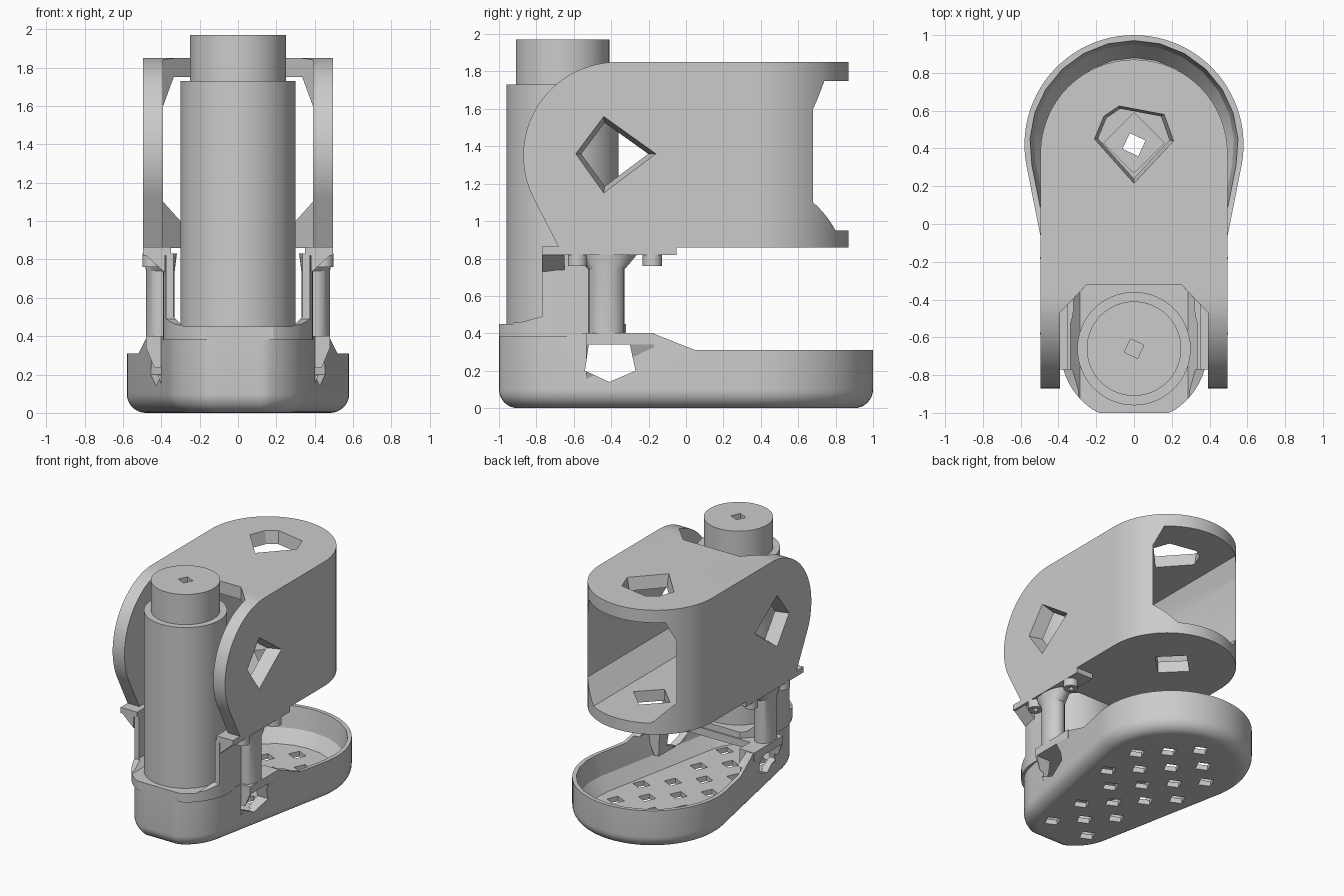
import bpy, bmesh
from math import sin, cos, pi, radians, asin, sqrt

if "Cube" in bpy.data.objects:
    bpy.data.objects.remove(bpy.data.objects["Cube"])


def arc(cx, cy, r, a0, a1, n):
    return [(cx + r * cos(radians(a0 + (a1 - a0) * i / n)),
             cy + r * sin(radians(a0 + (a1 - a0) * i / n))) for i in range(n + 1)]


def loft(name, rings):
    """Closed solid through a list of equal-length 3D rings."""
    bm = bmesh.new()
    loops = [[bm.verts.new(p) for p in ring] for ring in rings]
    n = len(loops[0])
    for a, b in zip(loops, loops[1:]):
        for i in range(n):
            bm.faces.new((a[i], a[(i + 1) % n], b[(i + 1) % n], b[i]))
    bm.faces.new(loops[0])
    bm.faces.new(loops[-1])
    bmesh.ops.remove_doubles(bm, verts=bm.verts, dist=1e-5)
    bmesh.ops.recalc_face_normals(bm, faces=bm.faces)
    me = bpy.data.meshes.new(name)
    bm.to_mesh(me)
    bm.free()
    ob = bpy.data.objects.new(name, me)
    bpy.context.collection.objects.link(ob)
    return ob


def put(pts, axis, h):
    """Place 2D points on a plane across the given axis."""
    return [{'x': (h, a, b), 'y': (a, h, b), 'z': (a, b, h)}[axis] for a, b in pts]


def prism(name, pts, axis, h0, h1):
    return loft(name, [put(pts, axis, h0), put(pts, axis, h1)])


def box(name, x0, x1, y0, y1, z0, z1):
    return prism(name, [(x0, y0), (x1, y0), (x1, y1), (x0, y1)], 'z', z0, z1)


def scaled(pts, k):
    cx = sum(p[0] for p in pts) / len(pts)
    cy = sum(p[1] for p in pts) / len(pts)
    return [(cx + (a - cx) * k, cy + (b - cy) * k) for a, b in pts]


def boolean(ob, cutter, op='DIFFERENCE'):
    m = ob.modifiers.new("cut", 'BOOLEAN')
    m.operation, m.object, m.solver = op, cutter, 'EXACT'
    bpy.context.view_layer.objects.active = ob
    bpy.ops.object.modifier_apply(modifier=m.name)
    bpy.data.objects.remove(cutter)


def smooth(ob):
    bpy.ops.object.select_all(action='DESELECT')
    ob.select_set(True)
    bpy.context.view_layer.objects.active = ob
    bpy.ops.object.shade_smooth_by_angle(angle=radians(25))


# Base tray: egg-shaped plan, rounded bottom edge
BACK, FRONT, RB, RF = 0.42, -0.66, 0.58, 0.37
TILT = asin((RB - RF) / (BACK - FRONT)) * 180 / pi


def egg(inset, z, nb=48, nf=32):
    pts = arc(0, BACK, RB - inset, -TILT, 180 + TILT, nb)
    pts += arc(0, FRONT, RF - inset, 180 + TILT, 360 - TILT, nf)
    return [(x, max(y, -1 + inset), z) for x, y in pts]


R = 0.1
rings = [egg(R * (1 - sin(t * pi / 16)), R * (1 - cos(t * pi / 16))) for t in range(9)]
base = loft("base_tray", rings + [egg(0, 0.40)])
boolean(base, loft("cavity", [egg(0.12, 0.04, 14, 8), egg(0.05, 0.14, 14, 8),
                              egg(0.025, 0.34, 14, 8)]))
# lowered rim at the back, and open top behind the motor
boolean(base, prism("rim_cut", [(-0.18, 0.401), (0.05, 0.31), (1.2, 0.31), (1.2, 0.5), (-0.18, 0.5)],
                    'x', -1, 1))
boolean(base, prism("top_opening", [(-0.395, -0.31), (0.395, -0.31), (0.45, 0.1), (-0.45, 0.1)],
                    'z', 0.29, 0.5))

# Drain holes in the floor, on a diagonal grid
S = 0.23
for i in range(-5, 6):
    for j in range(-5, 6):
        x, y = (i - j) * S / sqrt(2), 0.42 + (i + j) * S / sqrt(2)
        lim = 0.40 if y > 0.42 else 0.40 + (y - 0.42) * 0.19
        inside = x * x + (y - 0.42) ** 2 < 0.15 if y > 0.42 else abs(x) < lim and y > -0.75
        if inside:
            boolean(base, prism("hole", arc(x, y, 0.065, 20, 290, 3), 'z', -0.1, 0.1))

# Side ears on the tray that carry the posts
HOLE = [(-0.54, 0.20), (-0.52, 0.34), (-0.30, 0.34), (-0.27, 0.20), (-0.41, 0.14)]
for s in (-1, 1):
    ear = prism("tray_ear", [(s * 0.35, 0.402), (s * 0.48, 0.402), (s * 0.48, 0.34),
                             (s * 0.40, 0.15), (s * 0.36, 0.15)], 'y', -0.535, -0.17)
    boolean(ear, prism("ear_cut", HOLE, 'x', -1, 1))
boolean(base, prism("window", HOLE, 'x', -1, 1))
smooth(base)

# Motor collar with two upright side walls
plan = [(x, max(y, -1)) for x, y in arc(0, -0.66, 0.39, 180, 360, 32)]
plan += [(0.39, -0.47), (0.25, -0.32), (-0.25, -0.32), (-0.39, -0.47)]
collar = prism("motor_collar", plan, 'z', 0.38, 0.83)
boolean(collar, prism("collar_front", [(-1.1, 0.45), (-0.88, 0.46), (-0.77, 0.49), (-0.77, 0.9),
                                       (-1.1, 0.9)], 'x', -1, 1))
boolean(collar, prism("collar_slot", [(-0.285, 0.45), (0.285, 0.45), (0.335, 0.50), (0.335, 0.9),
                                      (-0.335, 0.9), (-0.335, 0.50)], 'y', -1.1, 0))
smooth(collar)

for s in (-1, 1):
    # flange under the housing, tilted gusset, posts and screw heads
    xs = sorted((s * 0.35, s * 0.495))
    box("flange", *xs, -0.77, -0.05, 0.82, 0.865)
    prism("flange_gusset", [(s * 0.38, 0.73), (s * 0.38, 0.83), (s * 0.49, 0.83)], 'y', -0.77, -0.65)
    oval = lambda k, kx, z: [(s * (0.405 + 0.075 * kx * cos(t * pi / 16)),
                              -0.425 + 0.095 * k * sin(t * pi / 16), z) for t in range(32)]
    smooth(loft("post", [oval(1, 1, 0.36), oval(1, 1, 0.74), oval(1.8, 1.15, 0.83)]))
    for y in (-0.58, -0.18):
        head = prism("screw_head", arc(s * 0.445, y, 0.052, 0, 345, 23), 'z', 0.76, 0.83)
        boolean(head, prism("socket", arc(s * 0.445, y, 0.022, 0, 300, 5), 'z', 0.7, 0.79))
        smooth(head)

# Motor: stepped cylinder with a small square socket on top
c = lambda r, z: put(arc(0, -0.66, r, 0, 354.375, 63), 'z', z)
motor = loft("motor", [c(0.30, 0.40), c(0.30, 1.73), c(0.25, 1.73), c(0.25, 1.97)])
boolean(motor, prism("socket", arc(0, -0.66, 0.055, 20, 290, 3), 'z', 1.9, 2.1))
smooth(motor)

# Housing: round-backed shell trimmed by its side profile
house = prism("housing", [(-0.495, -0.9), (0.495, -0.9)] + arc(0, 0.375, 0.495, 0, 180, 64),
              'z', 0.8, 1.9)
side = arc(-0.37, 1.35, 0.5, 90, 208, 40) + [(-0.68, 0.86), (1.0, 0.86), (1.0, 1.85)]
boolean(house, prism("side_profile", side, 'x', -0.7, 0.7), 'INTERSECT')
tunnel = [(-0.255, 0.95), (0.255, 0.95), (0.39, 1.10), (0.39, 1.60), (0.335, 1.75),
          (-0.335, 1.75), (-0.39, 1.60), (-0.39, 1.10)]
boolean(house, prism("tunnel", tunnel, 'y', -1.2, 1.2))
boolean(house, prism("motor_notch", [(-0.391, -1.1), (0.391, -1.1), (0.391, -0.47), (0.25, -0.32),
                                     (-0.25, -0.32), (-0.391, -0.47)], 'z', 0.7, 2.0))
# windows in both sides, the top and the bottom plate
diamond = [(-0.59, 1.36), (-0.44, 1.56), (-0.16, 1.36), (-0.44, 1.15)]
for s in (-1, 1):
    boolean(house, loft("side_window", [put(diamond, 'x', s * 0.497),
                                        put(scaled(diamond, 0.8), 'x', s * 0.37)]))
top = [(-0.21, 0.45), (-0.16, 0.57), (-0.08, 0.625), (0.16, 0.58), (0.21, 0.44), (0, 0.215)]
boolean(house, loft("top_window", [put(top, 'z', 1.852), put(scaled(top, 0.88), 'z', 1.73)]))
boolean(house, prism("floor_window", arc(0, 0.43, 0.16, 0, 270, 3), 'z', 0.8, 1.0))
smooth(house)
